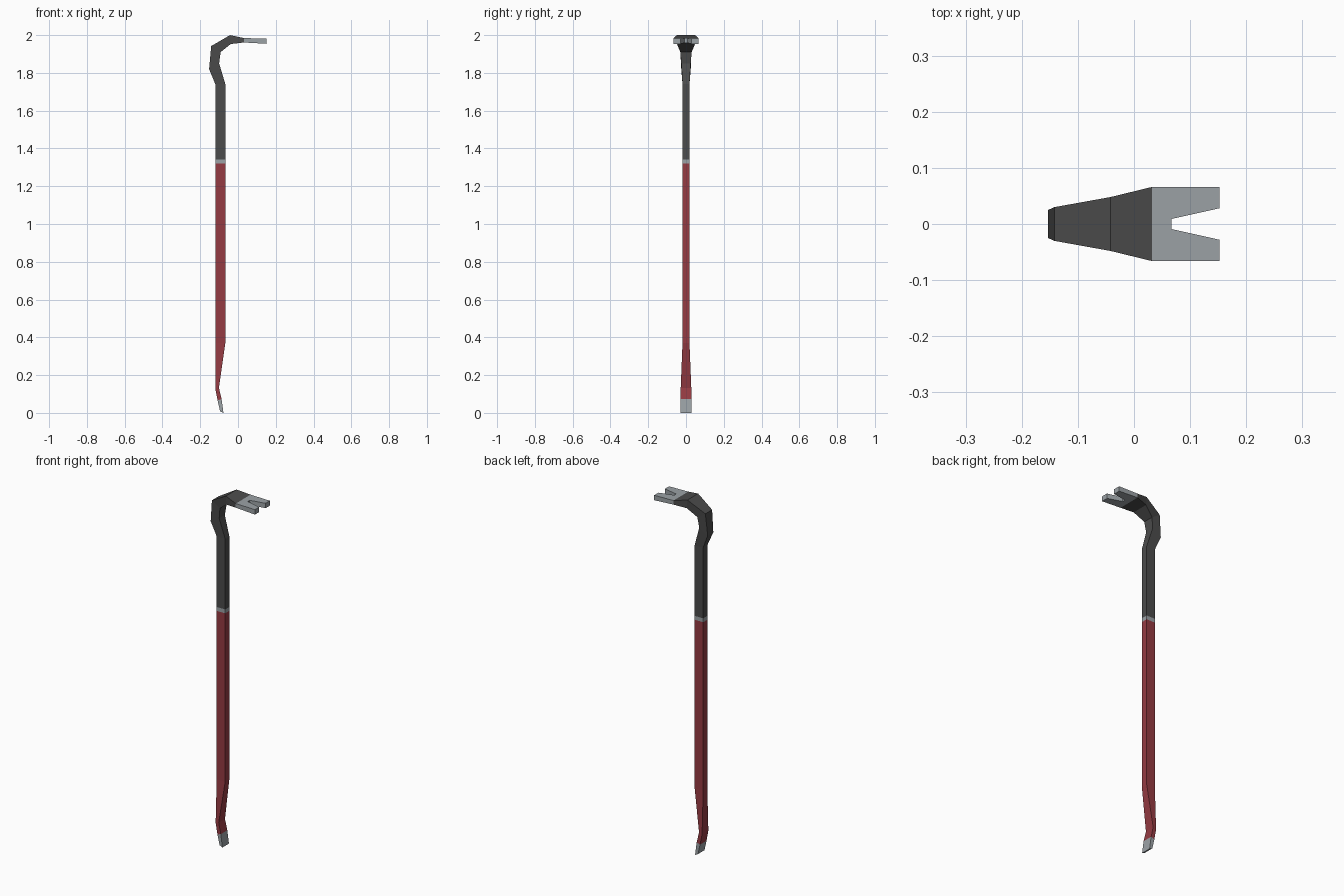
import bpy, bmesh

if "Cube" in bpy.data.objects:
    bpy.data.objects.remove(bpy.data.objects["Cube"])


def material(name, rgb):
    m = bpy.data.materials.new(name)
    m.diffuse_color = (*rgb, 1)
    m.use_nodes = True
    m.node_tree.nodes["Principled BSDF"].inputs["Base Color"].default_value = m.diffuse_color
    return m


RED = material("red paint", (0.30, 0.043, 0.055))
DARK = material("dark metal", (0.072, 0.072, 0.072))
STEEL = material("bare steel", (0.33, 0.36, 0.38))


def finish(name, bm, mat):
    bmesh.ops.recalc_face_normals(bm, faces=bm.faces)
    me = bpy.data.meshes.new(name)
    bm.to_mesh(me)
    bm.free()
    me.materials.append(mat)
    ob = bpy.data.objects.new(name, me)
    bpy.context.collection.objects.link(ob)
    return ob


def loft(name, stations, mat, cap_start=False):
    """Four-sided bar through stations (outer x, outer z, inner x, inner z, half width)."""
    bm = bmesh.new()
    rings = []
    for ox, oz, ix, iz, w in stations:
        pts = [(ox, -w, oz), (ix, -w, iz), (ix, w, iz), (ox, w, oz)]
        rings.append([bm.verts.new(p) for p in pts])
    for a, b in zip(rings, rings[1:]):
        for i in range(4):
            j = (i + 1) % 4
            bm.faces.new((a[i], a[j], b[j], b[i]))
    if cap_start:
        bm.faces.new(rings[0])
    return finish(name, bm, mat)


# stations shared by neighbouring parts
L, R, W = -0.12, -0.067, 0.0185
tip_top = (-0.108, 0.066, -0.087, 0.073, 0.029)
grip_top = (L, 1.32, R, 1.32, W)
band_top = (L, 1.342, R, 1.342, W)
claw_root = (0.032, 1.984, 0.032, 1.961, 0.066)

# chisel tip, red handle, bare ring
loft("chisel_tip", [(-0.095, 0.009, -0.077, 0.0, 0.029), tip_top], STEEL, True)
loft("grip", [tip_top, (L, 0.128, -0.101, 0.133, 0.028),
              (L, 0.37, R, 0.37, W), grip_top], RED)
loft("ring", [grip_top, band_top], STEEL)

# dark upper shaft bending over into the hook
loft("hook", [band_top, (L, 1.74, R, 1.74, W),
              (-0.153, 1.82, -0.10, 1.85, 0.025),
              (-0.142, 1.942, -0.092, 1.91, 0.03),
              (-0.042, 2.0, -0.038, 1.953, 0.048), claw_root], DARK)

# forked claw: half outline mirrored, with notch
half = [(0.032, 0.066), (0.152, 0.066), (0.152, 0.028), (0.067, 0.009)]
outline = half + [(x, -y) for x, y in reversed(half)]
bm = bmesh.new()
top, low = [], []
for x, y in outline:
    t = (x - 0.032) / 0.12
    top.append(bm.verts.new((x, y, 1.984 - 0.002 * t)))
    low.append(bm.verts.new((x, y, 1.961 - 0.007 * t)))
bm.faces.new(top)
bm.faces.new(low[::-1])
for i in range(len(outline) - 1):
    bm.faces.new((top[i], low[i], low[i + 1], top[i + 1]))
finish("claw", bm, STEEL)
